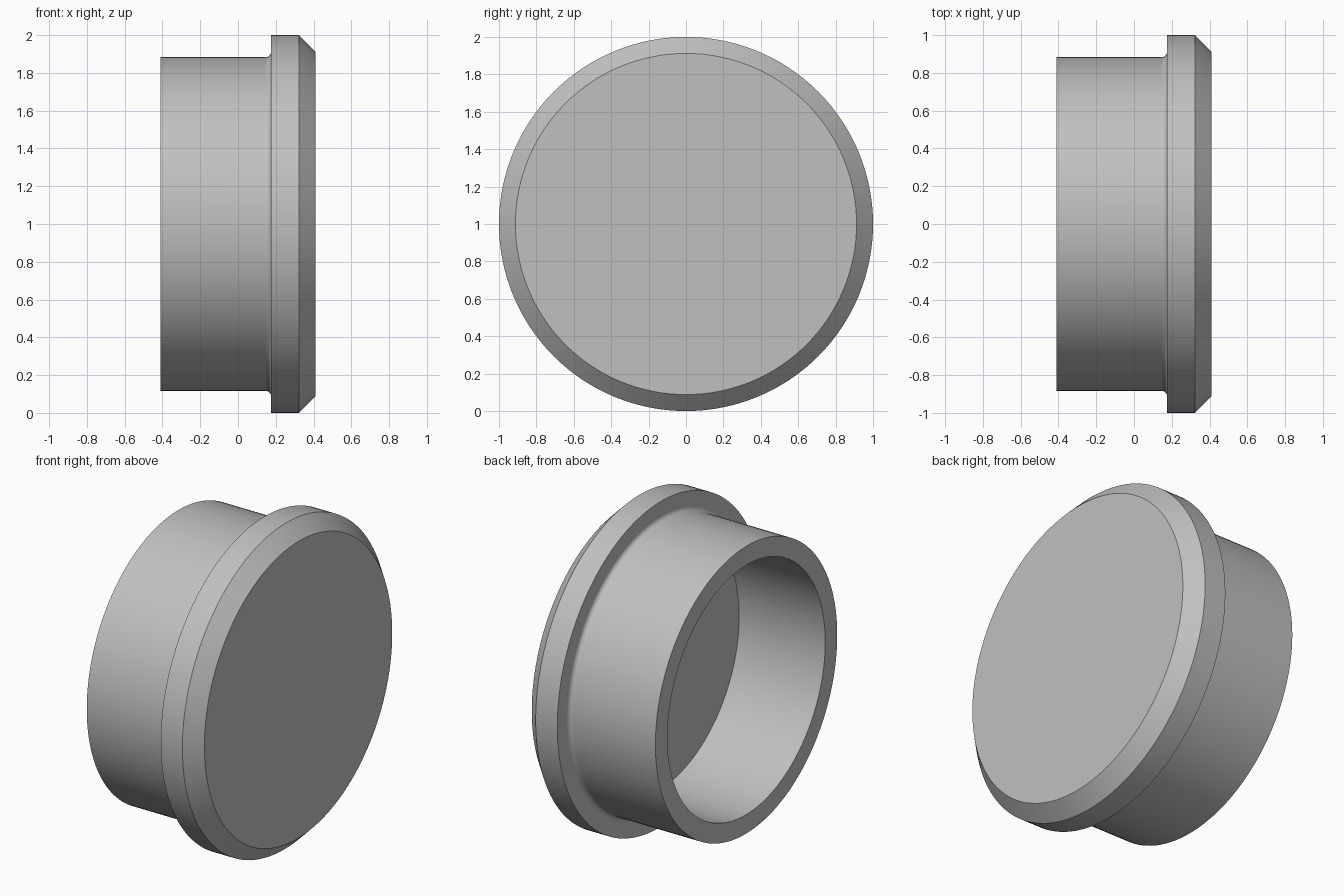
import bpy, bmesh, math
from mathutils import Matrix, Vector

cube = bpy.data.objects.get("Cube")
if cube:
    bpy.data.objects.remove(cube, do_unlink=True)

# Plain grey material
grey = bpy.data.materials.new("grey")
grey.use_nodes = True
colour = (0.53, 0.53, 0.53, 1)
grey.diffuse_color = colour
grey.node_tree.nodes["Principled BSDF"].inputs["Base Color"].default_value = colour

SEGMENTS = 128
HALF = 0.41          # half the length along the axis
WALL_OUT, WALL_IN = 0.883, 0.766
FLANGE = 0.175       # back of the flange and floor of the cavity
FILLET = 0.03

# Profile (x along the axis, radius): cavity, rim, sleeve, fillet, flange, chamfer
profile = [(FLANGE, WALL_IN), (-HALF, WALL_IN), (-HALF, WALL_OUT)]
for i in range(7):
    a = math.pi / 2 * i / 6
    profile.append((FLANGE - FILLET + FILLET * math.sin(a),
                    WALL_OUT + FILLET - FILLET * math.cos(a)))
profile += [(FLANGE, 1), (0.322, 1), (HALF, 0.912)]

# Revolve the profile about the x axis
bm = bmesh.new()
rings = []
for x, r in profile:
    rings.append([bm.verts.new(Matrix.Rotation(math.tau * k / SEGMENTS, 3, 'X') @ Vector((x, 0, r)))
                  for k in range(SEGMENTS)])
for a, b in zip(rings, rings[1:]):
    for k in range(SEGMENTS):
        n = (k + 1) % SEGMENTS
        bm.faces.new((a[k], a[n], b[n], b[k]))

# Cavity floor and front disc
bm.faces.new(rings[0])
bm.faces.new(rings[-1])
bmesh.ops.recalc_face_normals(bm, faces=bm.faces)

mesh = bpy.data.meshes.new("end_cap")
bm.to_mesh(mesh)
bm.free()
mesh.materials.append(grey)
cap = bpy.data.objects.new("end_cap", mesh)
cap.location.z = 1
bpy.context.collection.objects.link(cap)

# Smooth round walls with crisp edges
bpy.ops.object.select_all(action='DESELECT')
cap.select_set(True)
bpy.context.view_layer.objects.active = cap
bpy.ops.object.shade_smooth_by_angle(angle=math.radians(30))
weighted = cap.modifiers.new("flat_face_normals", 'WEIGHTED_NORMAL')
weighted.keep_sharp = True
